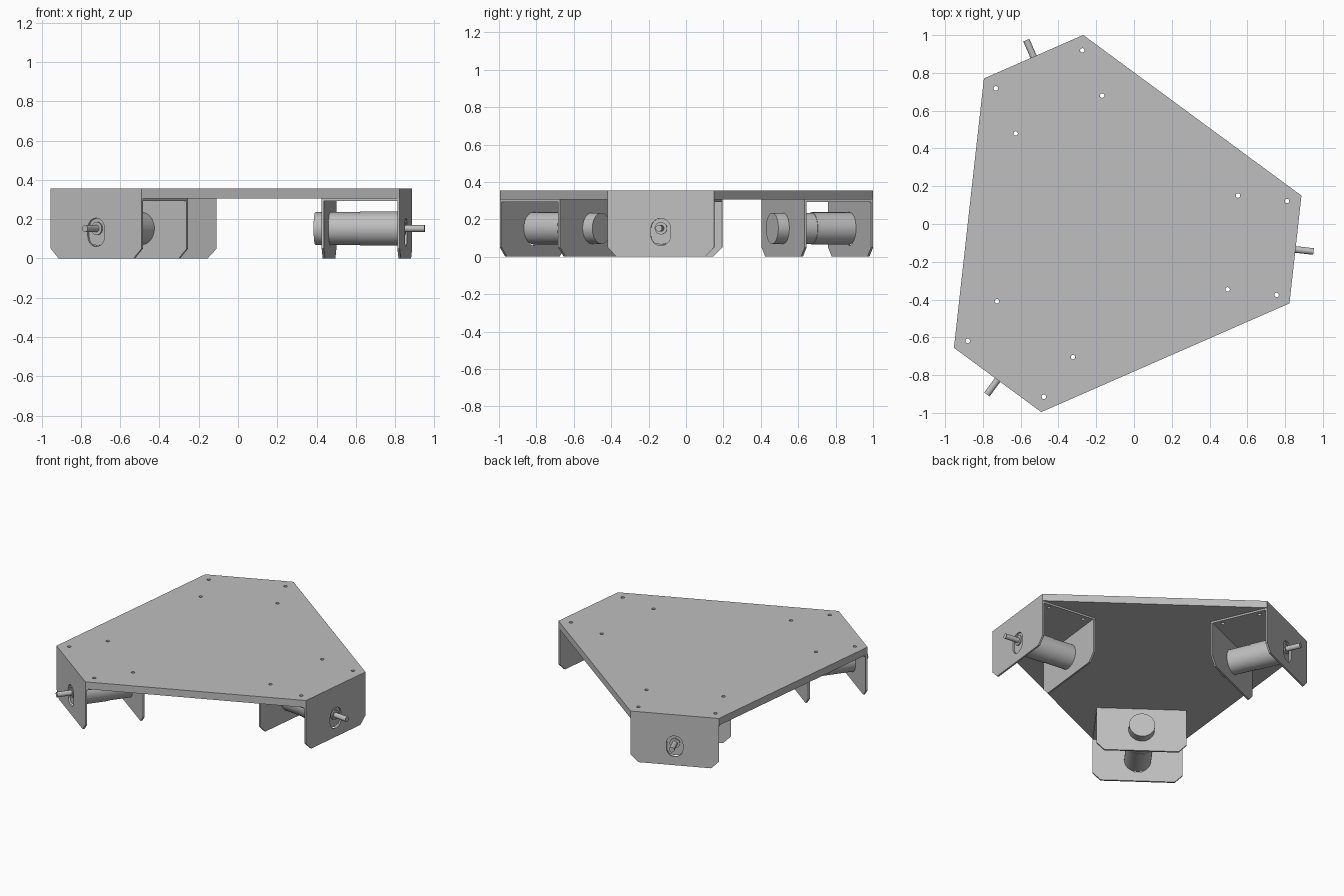
import bpy
from math import cos, sin, pi, radians
from mathutils import Matrix, Vector

if "Cube" in bpy.data.objects:
    bpy.data.objects.remove(bpy.data.objects["Cube"])

grey = bpy.data.materials.new("light_grey")
grey.use_nodes = True
colour = (0.52, 0.52, 0.52, 1)
grey.diffuse_color = colour
grey.node_tree.nodes["Principled BSDF"].inputs["Base Color"].default_value = colour

CENTRE = Vector((-0.133, -0.025, 0))
EDGE, HALF = 0.994, 0.287          # distance to short edge, half its width
INNER, SHEET = 0.594, 0.012        # inner leg position, sheet thickness
DECK_LOW, DECK_TOP = 0.305, 0.355
AXLE_Z = 0.152
ANGLES = [radians(-6.35 + 120 * i) for i in range(3)]
SCREWS = [(u, v) for u in (0.66, 0.921) for v in (-0.25, 0.25)]
# Maps a flat outline to a wall: outline x runs sideways, y up, depth outward
UPRIGHT = Matrix(((0, 0, 1, 0), (1, 0, 0, 0), (0, 1, 0, 0), (0, 0, 0, 1)))


def circle(x, y, r, n=16):
    return [(x + r * cos(2 * pi * i / n), y + r * sin(2 * pi * i / n)) for i in range(n)]


def slot(r, low, high, n=12):
    top = [(r * cos(pi * i / n), high - r + r * sin(pi * i / n)) for i in range(n + 1)]
    return top + [(-x, low + high - y) for x, y in top]


def sheet(name, loops, depth, matrix):
    """Flat panel from an outline and its holes, given a thickness."""
    curve = bpy.data.curves.new(name, "CURVE")
    curve.dimensions, curve.fill_mode, curve.extrude = "2D", "BOTH", depth / 2
    for loop in loops:
        spline = curve.splines.new("POLY")
        spline.points.add(len(loop) - 1)
        for point, (x, y) in zip(spline.points, loop):
            point.co = (x, y, 0, 1)
        spline.use_cyclic_u = True
        spline.use_smooth = False
    helper = bpy.data.objects.new(name + "_outline", curve)
    bpy.context.collection.objects.link(helper)
    bpy.context.view_layer.update()
    mesh = bpy.data.meshes.new_from_object(
        helper.evaluated_get(bpy.context.evaluated_depsgraph_get()))
    bpy.data.objects.remove(helper)
    mesh.materials.clear()
    mesh.materials.append(grey)
    obj = bpy.data.objects.new(name, mesh)
    bpy.context.collection.objects.link(obj)
    obj.matrix_world = matrix
    return obj


def rod(name, start, end, radius, frame):
    """Cylinder lying along the outward axis of a drive unit."""
    bpy.ops.mesh.primitive_cylinder_add(vertices=40, radius=radius, depth=end - start)
    obj = bpy.context.object
    obj.name = name
    obj.data.materials.append(grey)
    bpy.ops.object.shade_smooth_by_angle()
    obj.matrix_world = (frame @ Matrix.Translation(((start + end) / 2, 0, AXLE_Z))
                        @ Matrix.Rotation(pi / 2, 4, "Y"))


# Deck: six-sided plate with screw holes
def turned(points, angle):
    spin = Matrix.Rotation(angle, 2)
    return [tuple(spin @ Vector(p)) for p in points]


outline = [p for a in ANGLES for p in turned([(EDGE, -HALF), (EDGE, HALF)], a)]
holes = [circle(x, y, 0.012) for a in ANGLES for x, y in turned(SCREWS, a)]
sheet("deck", [outline] + holes, DECK_TOP - DECK_LOW,
      Matrix.Translation(CENTRE + Vector((0, 0, (DECK_LOW + DECK_TOP) / 2))))

# Three drive units, each a folded bracket with a motor
CUT = 0.05
leg = [(-HALF, DECK_LOW), (-HALF, CUT), (CUT - HALF, 0),
       (HALF - CUT, 0), (HALF, CUT), (HALF, DECK_LOW)]
web = [(INNER, -HALF), (EDGE, -HALF), (EDGE, HALF), (INNER, HALF)]
for name, angle in zip(("left", "back", "front"), ANGLES):
    frame = Matrix.Translation(CENTRE) @ Matrix.Rotation(angle, 4, "Z")
    sheet(name + "_bracket_web", [web] + [circle(u, v, 0.012) for u, v in SCREWS], SHEET,
          frame @ Matrix.Translation((0, 0, DECK_LOW - SHEET / 2)))
    sheet(name + "_bracket_outer_leg", [leg, slot(0.053, 0.06, 0.205)], SHEET,
          frame @ Matrix.Translation((EDGE - SHEET / 2, 0, 0)) @ UPRIGHT)
    sheet(name + "_bracket_inner_leg", [leg, circle(0, AXLE_Z, 0.083, 40)], SHEET,
          frame @ Matrix.Translation((INNER + SHEET / 2, 0, 0)) @ UPRIGHT)
    rod(name + "_motor_body", 0.53, 0.76, 0.083, frame)
    rod(name + "_motor_gearbox", 0.76, EDGE - SHEET, 0.086, frame)
    rod(name + "_shaft_collar", EDGE - SHEET, EDGE - 0.003, 0.033, frame)
    rod(name + "_drive_shaft", EDGE - SHEET, 1.09, 0.0175, frame)
